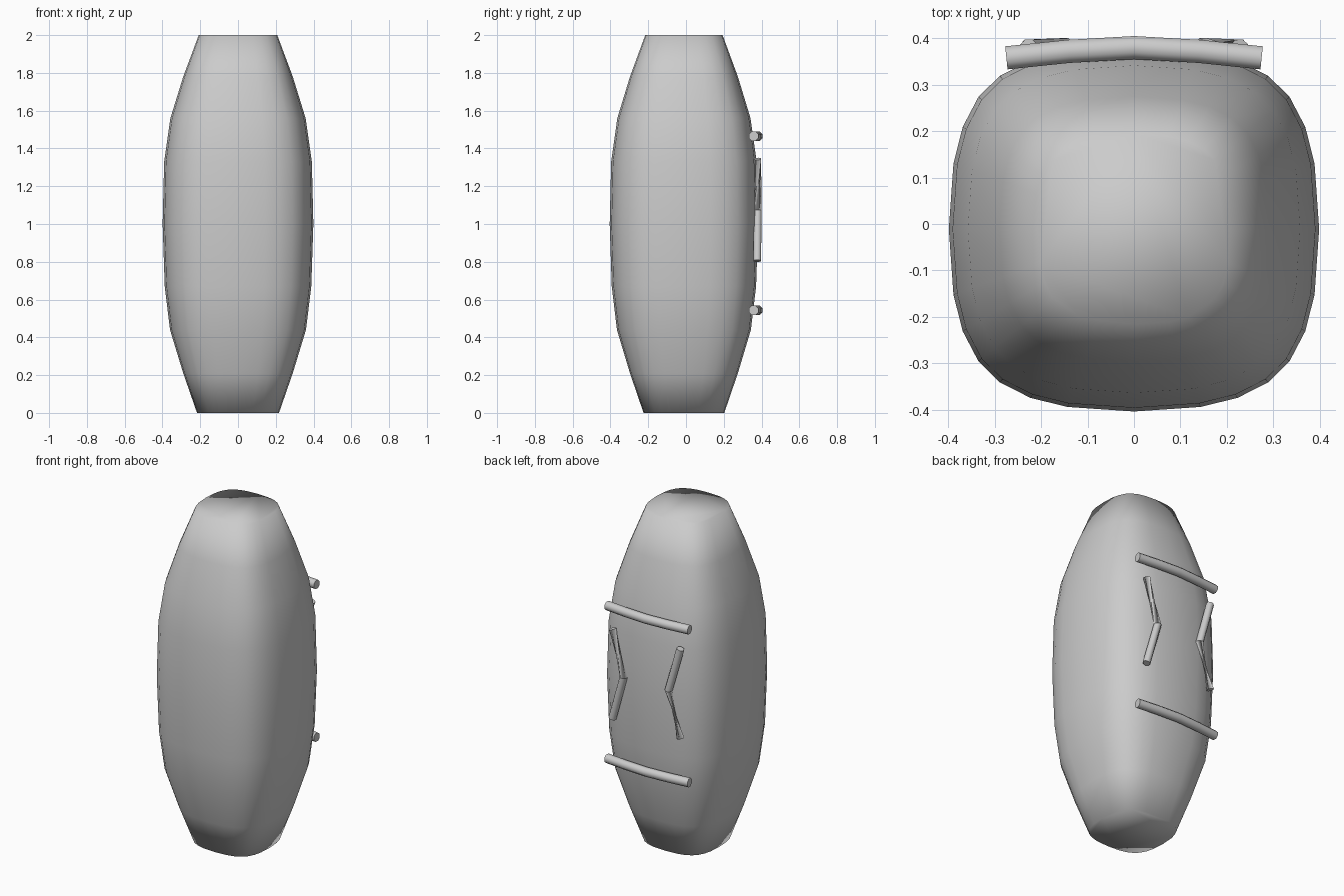
import bpy, math
from mathutils import Vector

if "Cube" in bpy.data.objects:
    bpy.data.objects.remove(bpy.data.objects["Cube"])


def make_object(name, verts, faces):
    mesh = bpy.data.meshes.new(name)
    mesh.from_pydata([tuple(v) for v in verts], [], faces)
    mesh.update()
    ob = bpy.data.objects.new(name, mesh)
    bpy.context.collection.objects.link(ob)
    return ob


def loft(name, rings):
    """Skin a list of closed rings and cap both ends."""
    n = len(rings[0])
    verts = [v for r in rings for v in r]
    faces = [(k * n + i, k * n + (i + 1) % n, (k + 1) * n + (i + 1) % n, (k + 1) * n + i)
             for k in range(len(rings) - 1) for i in range(n)]
    faces.append(tuple(reversed(range(n))))
    faces.append(tuple(range((len(rings) - 1) * n, len(rings) * n)))
    return make_object(name, verts, faces)


def shade(ob, degrees):
    bpy.ops.object.select_all(action='DESELECT')
    ob.select_set(True)
    bpy.context.view_layer.objects.active = ob
    bpy.ops.object.shade_smooth_by_angle(angle=math.radians(degrees))


def tube(name, path, radius, twists, sides=8):
    """Sweep a round section along a path; twists turn each ring (pinching)."""
    pts = [Vector(p) for p in path]
    rings = []
    for k, p in enumerate(pts):
        a, b = pts[max(k - 1, 0)], pts[min(k + 1, len(pts) - 1)]
        t = (b - a).normalized()
        u = Vector((0, 1, 0))
        u = (u - t * u.dot(t)).normalized()
        w = t.cross(u)
        rings.append([p + radius * (math.cos(q) * u + math.sin(q) * w)
                      for q in (2 * math.pi * (i + 0.5) / sides + math.radians(twists[k])
                                for i in range(sides))])
    ob = loft(name, rings)
    shade(ob, 50)
    return ob


# Barrel body: rounded-square section scaled along a bulging profile
quarter = [(1, 0), (.975, .36), (.925, .56), (.84, .725),
           (.725, .84), (.56, .925), (.36, .975)]
section = []
for c, s in ((1, 0), (0, 1), (-1, 0), (0, -1)):
    section += [(x * c - y * s, x * s + y * c) for x, y in quarter]
profile = [(0, .217), (.21, .29), (.44, .36), (.67, .388), (1, .399),
           (1.33, .391), (1.56, .358), (1.78, .29), (2, .208)]
body = loft("barrel_body", [[(x * r, y * r * .985 - .011, z) for x, y in section]
                            for z, r in profile])
for p in body.data.polygons:
    p.use_smooth = True

# Two slightly bowed straps across the back
for label, z in (("upper", 1.465), ("lower", .543)):
    tube(label + "_back_bar",
         [(-.275, .358, z), (-.14, .372, z), (0, .38, z), (.14, .372, z), (.275, .358, z)],
         .027, [0] * 5)

# Pair of inward-pointing chevrons, each with one twisted arm
for label, s in (("right", 1), ("left", -1)):
    twists = [0, 0, 140] if s > 0 else [140, 0, 0]
    tube(label + "_chevron",
         [(s * .227, .377, .805), (s * .15, .38, 1.075), (s * .227, .377, 1.345)],
         .022, twists)
